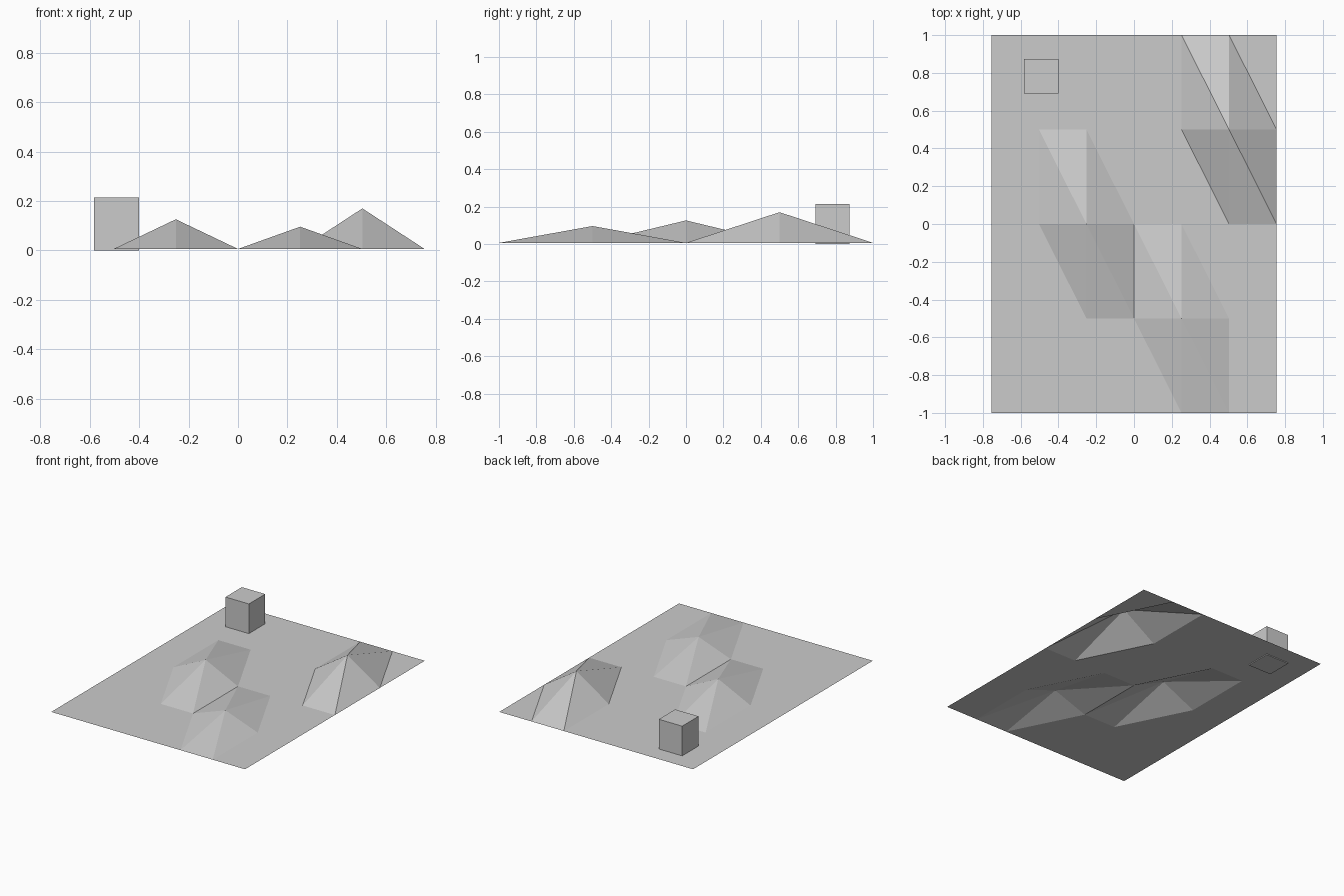
import bpy
import bmesh
from mathutils import Matrix, Vector

cube = bpy.data.objects.get("Cube")
if cube:
    bpy.data.objects.remove(cube, do_unlink=True)

HALF_X, HALF_Y = 0.755, 1.0
COLUMNS, ROWS = 6, 4
GROUND_Z = 0.006

grey = bpy.data.materials.new("plain grey")
grey.use_nodes = True
colour = (0.6, 0.6, 0.6, 1)
grey.diffuse_color = colour
grey.node_tree.nodes["Principled BSDF"].inputs["Base Color"].default_value = colour


def add_object(name, bm):
    mesh = bpy.data.meshes.new(name)
    bm.to_mesh(mesh)
    bm.free()
    mesh.materials.append(grey)
    obj = bpy.data.objects.new(name, mesh)
    bpy.context.collection.objects.link(obj)
    return obj


# Terrain sheet: a regular grid, every cell split along the same diagonal
bm = bmesh.new()
bmesh.ops.create_grid(bm, x_segments=COLUMNS, y_segments=ROWS, size=1)
for face in list(bm.faces):
    corners = sorted(face.verts, key=lambda v: v.co.x - v.co.y)
    bmesh.ops.connect_verts(bm, verts=[corners[0], corners[-1]])
bmesh.ops.transform(bm, verts=bm.verts, matrix=Matrix.Diagonal((HALF_X, HALF_Y, 1, 1)))

# Three raised grid points form the hills: position and peak height
hills = [(-0.25, 0, 0.126), (0.25, -0.5, 0.096), (0.5, 0.5, 0.17)]
for vert in bm.verts:
    vert.co.z = GROUND_Z
for x, y, height in hills:
    peak = min(bm.verts, key=lambda v: (v.co.xy - Vector((x, y))).length)
    peak.co.z = height
add_object("terrain", bm)

# Block standing near the back right corner
bm = bmesh.new()
bmesh.ops.create_cube(bm, size=1)
bmesh.ops.transform(bm, verts=bm.verts, matrix=Matrix.Translation((-0.491, 0.783, 0.1075))
                    @ Matrix.Diagonal((0.182, 0.182, 0.215, 1)))
add_object("block", bm)
